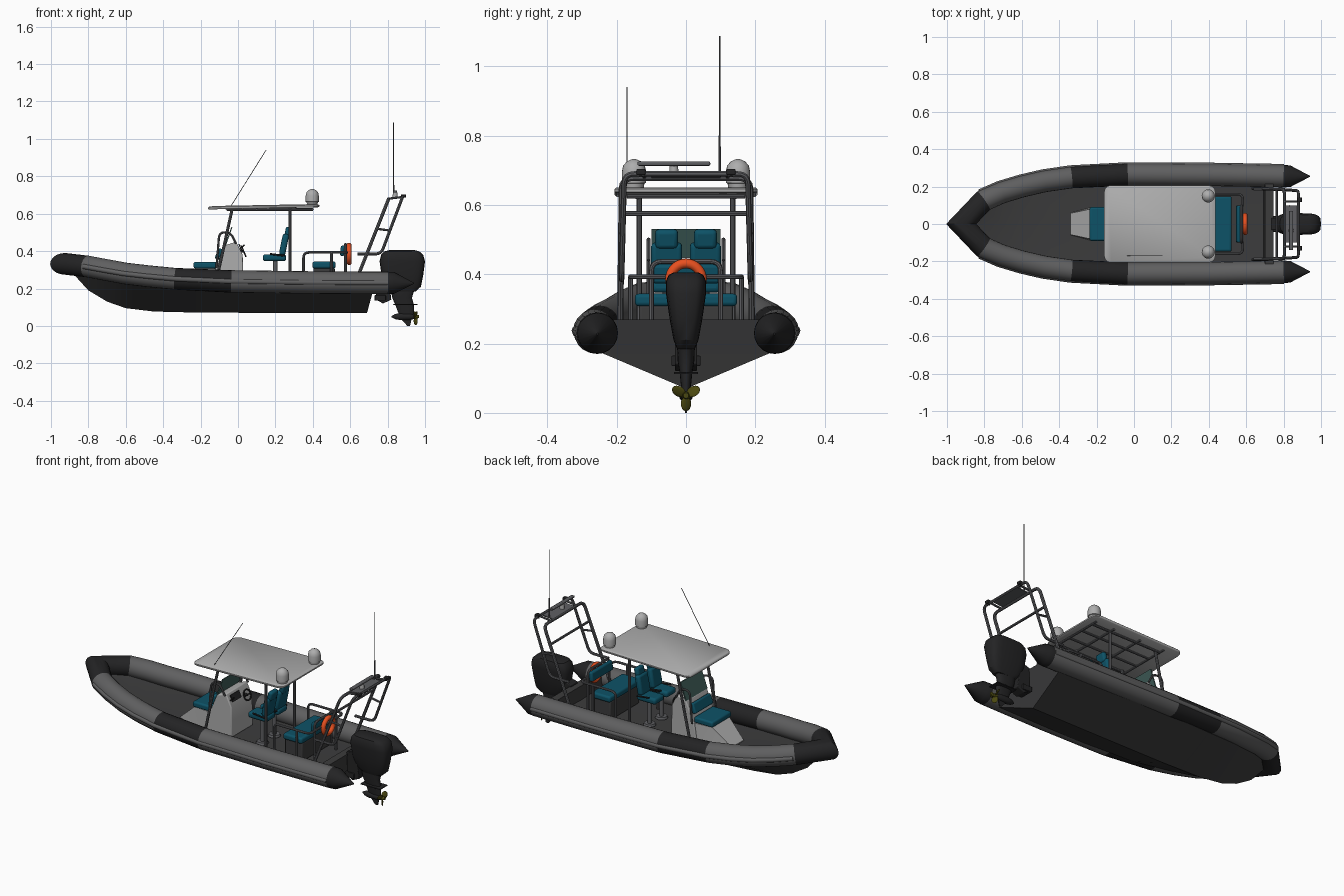
import bpy, bmesh, math
from mathutils import Vector as V, Matrix as M

if "Cube" in bpy.data.objects:
    bpy.data.objects.remove(bpy.data.objects["Cube"])

def material(name, c):
    m = bpy.data.materials.new(name)
    m.diffuse_color = (*c, 1)
    m.use_nodes = True
    m.node_tree.nodes["Principled BSDF"].inputs["Base Color"].default_value = m.diffuse_color
    return m

TUBE = material("tube grey", (.115, .115, .117))
HULL = material("hull dark grey", (.045, .045, .046))
BLACK = material("black", (.017, .017, .018))
WHITE = material("light grey", (.42, .42, .42))
TEAL = material("teal", (.004, .085, .135))
ORANGE = material("orange", (.85, .085, .015))
METAL = material("rail metal", (.11, .112, .12))
GLASS = material("tinted glass", (.05, .11, .1))
BRASS = material("propeller brass", (.07, .065, .005))

def finish(ob, angle=40):
    bpy.ops.object.select_all(action='DESELECT')
    ob.select_set(True)
    bpy.context.view_layer.objects.active = ob
    bpy.ops.object.shade_smooth_by_angle(angle=math.radians(angle))
    return ob

def make(name, bm, *mats, angle=40):
    bmesh.ops.recalc_face_normals(bm, faces=bm.faces[:])
    me = bpy.data.meshes.new(name)
    bm.to_mesh(me)
    bm.free()
    for m in mats:
        me.materials.append(m)
    ob = bpy.data.objects.new(name, me)
    bpy.context.collection.objects.link(ob)
    return finish(ob, angle)

def loft(name, rings, *mats, rule=None, angle=40):
    bm = bmesh.new()
    rs = [[bm.verts.new(p) for p in ring] for ring in rings]
    n = len(rs[0])
    for a, b in zip(rs, rs[1:]):
        for i in range(n):
            bm.faces.new((a[i], a[(i+1) % n], b[(i+1) % n], b[i]))
    bm.faces.new(rs[0])
    bm.faces.new(rs[-1][::-1])
    if rule:
        for f in bm.faces:
            f.material_index = rule(f.calc_center_median())
    return make(name, bm, *mats, angle=angle)

def bevel(ob, w):
    if w:
        b = ob.modifiers.new("bevel", 'BEVEL')
        b.width, b.segments, b.limit_method = w, 3, 'ANGLE'
    return ob

def box(name, c, size, mat, bev=0, rot=0):
    bm = bmesh.new()
    bmesh.ops.create_cube(bm, size=1, matrix=M.Translation(c) @ M.Rotation(rot, 4, 'Y') @ M.Diagonal((*size, 1)))
    return bevel(make(name, bm, mat), bev)

def extrude(name, prof, hw, mat, bev=0):
    return bevel(loft(name, [[(x, y, z) for x, z in prof] for y in (-hw, hw)], mat), bev)

def rod(name, c, r1, r2, h, mat, axis='Z', n=20):
    rot = M.Rotation(math.pi/2, 4, 'Y') if axis == 'X' else M.Identity(4)
    bm = bmesh.new()
    bmesh.ops.create_cone(bm, cap_ends=True, segments=n, radius1=r1, radius2=r2, depth=h, matrix=M.Translation(c) @ rot)
    return make(name, bm, mat)

def rail(name, pts, r=.007, mat=METAL, both=False, bend=.03):
    """Bent pipe with rounded corners, optionally mirrored across y."""
    for s in ((1, -1) if both else (1,)):
        p = [V((x, y*s, z)) for x, y, z in pts]
        path = [p[0]]
        for a, b, c in zip(p, p[1:], p[2:]):
            u = b + (a-b).normalized()*min(bend, (a-b).length*.45)
            w = b + (c-b).normalized()*min(bend, (c-b).length*.45)
            path += [u*(1-t)**2 + b*2*t*(1-t) + w*t*t for t in (0, .25, .5, .75, 1)]
        path.append(p[-1])
        cu = bpy.data.curves.new(name, 'CURVE')
        cu.dimensions, cu.bevel_depth, cu.bevel_resolution, cu.use_fill_caps = '3D', r, 2, True
        sp = cu.splines.new('POLY')
        sp.points.add(len(path)-1)
        for q, v in zip(sp.points, path):
            q.co = (*v, 1)
        cu.materials.append(mat)
        ob = bpy.data.objects.new(name, cu)
        bpy.context.collection.objects.link(ob)
        bpy.ops.object.select_all(action='DESELECT')
        ob.select_set(True)
        bpy.context.view_layer.objects.active = ob
        bpy.ops.object.convert(target='MESH')
        finish(bpy.context.view_layer.objects.active)

def torus(name, c, R, r, mat, tilt=0, rule=None, mats=()):
    rot = M.Translation(c) @ M.Rotation(tilt, 4, 'Y')
    bm = bmesh.new()
    n, k = 32, 10
    v = [[bm.verts.new(rot @ V((r*math.sin(b), (R+r*math.cos(b))*math.cos(a), (R+r*math.cos(b))*math.sin(a))))
          for b in (j*math.tau/k for j in range(k))] for a in (i*math.tau/n for i in range(n))]
    for i in range(n):
        for j in range(k):
            bm.faces.new((v[i][j], v[(i+1) % n][j], v[(i+1) % n][(j+1) % k], v[i][(j+1) % k]))
    return make(name, bm, mat)

def sweep(path, off=0, radius=None, n=20):
    """Mitred rings of a tube following (x, y, z, r) points."""
    P = [V(p[:3]) for p in path]
    rings = []
    for i, p in enumerate(P):
        a = (P[i]-P[i-1]).normalized() if i else (P[1]-P[0]).normalized()
        b = (P[i+1]-P[i]).normalized() if i < len(P)-1 else a
        nrm = (a+b).normalized()
        side = nrm.cross(V((0, 0, 1))).normalized()
        up, st, r = side.cross(nrm), 1/nrm.dot(b), radius or path[i][3]
        rings.append([p + side*st*(off + r*math.cos(t)) + up*r*math.sin(t) for t in (k*math.tau/n for k in range(n))])
    return rings

# inflatable collar: black bow cap, side patches and stern cones
half = [(.94, .255, .228, .003), (.835, .255, .23, .058), (.8, .256, .23, .06), (.4, .263, .232, .06),
        (-.035, .265, .238, .06), (-.335, .249, .252, .058), (-.48, .228, .266, .058), (-.6, .2, .28, .058),
        (-.71, .167, .3, .058), (-.805, .125, .318, .058)]
flip = lambda pts: [(x, -y, z, r) for x, y, z, r in reversed(pts)]
dark = lambda c: int(c.x < -.805 or -.335 < c.x < -.035 or c.x > .8)
loft("collar_tube", sweep(half + [(-.924, 0, .332, .058)] + flip(half)), TUBE, BLACK, rule=dark, angle=26)
for nm, pts in (("left", half[2:]), ("right", flip(half[2:]))):
    loft("rub_strake_" + nm, sweep(pts, off=.051, radius=.014, n=10), TUBE)

# deep V hull with deck: x, keel z, chine y, chine z, deck z
rings = []
for x, k, cy, cz, d in ((-.9, .30, .01, .312, .325), (-.8, .19, .09, .275, .29), (-.7, .13, .145, .25, .258),
                        (-.6, .095, .18, .23, .237), (-.45, .077, .215, .205, .217), (-.2, .071, .245, .187, .205),
                        (.2, .07, .26, .18, .2), (.69, .07, .26, .18, .2)):
    rake = .27 if x > .6 else 0
    sec = ((0, k), (cy, cz), (cy*.96, d), (0, d-.008), (-cy*.96, d), (-cy, cz))
    rings.append([(x + (z-.07)*rake, y, z) for y, z in sec])
loft("hull", rings, HULL, angle=20)
extrude("transom", [(.69, .17), (.7, .27), (.745, .27), (.717, .17)], .215, HULL)

# console with forward seat
extrude("console", [(-.14, .2), (-.12, .31), (-.07, .43), (-.01, .45), (.025, .38), (.03, .2)], .1, WHITE, .006)
loft("forward_seat_base", [[(x, -w, z0), (x, w, z0), (x+d, w*.95, z1), (x+d, -w*.95, z1)]
                           for x, w, z0, z1, d in ((-.34, .06, .2, .21, 0), (-.24, .085, .2, .308, .01), (-.12, .095, .2, .308, 0))], WHITE)
box("forward_seat_cushion", (-.175, 0, .325), (.125, .18, .034), TEAL, .01)
box("forward_backrest", (-.103, 0, .385), (.025, .17, .06), TEAL, .008, .38)
extrude("windshield", [(-.072, .43), (-.035, .53), (-.029, .53), (-.064, .43)], .1, GLASS)
box("dash_display", (.013, -.04, .42), (.006, .08, .04), BLACK, 0, -.46)
torus("steering_wheel", (.03, .045, .4), .03, .004, BLACK, -.4)
rod("steering_hub", (.018, .045, .4), .008, .006, .03, BLACK, 'X')
rail("wheel_spoke", [(.03, .017, .4), (.03, .073, .4)], .003, BLACK)
rail("throttle", [(.01, -.085, .41), (.035, -.085, .435)], .004, BLACK)
rail("console_handrail", [(-.115, .108, .31), (-.1, .108, .5), (-.04, .108, .5), (-.01, .108, .44)], .006, both=True)

# helm seats on pedestals
for s in (1, -1):
    y = .056*s
    rod("seat_base_plate", (.2, y, .206), .035, .03, .012, METAL)
    rod("seat_post", (.2, y, .28), .012, .012, .15, METAL)
    box("helm_seat", (.195, y, .365), (.125, .088, .036), TEAL, .013)
    box("helm_backrest", (.246, y, .435), (.034, .09, .115), TEAL, .013, .2)
    box("helm_headrest", (.267, y, .502), (.03, .066, .056), TEAL, .012, .2)
    for k in (1, -1):
        rail("seat_armrest", [(.25, y+.047*k, .375), (.17, y+.047*k, .385)], .005, BLACK)

# canopy roof and frame
prof = [(-.16, .632), (-.13, .637), (-.02, .644), (.15, .647), (.435, .644)]
bm = bmesh.new()
out = []
for cx, cy, a0 in ((.4, .17, 0), (-.125, .17, 90), (-.125, -.17, 180), (.4, -.17, 270)):
    out += [(cx + .035*math.cos(math.radians(a0+d)), cy + .036*math.sin(math.radians(a0+d))) for d in (0, 22, 45, 68, 90)]
loft("canopy_roof", [[(x*k, y*k, z - max(0, -x-.02)*.09) for x, y in out]
                     for z, k in ((.634, .98), (.638, 1), (.646, 1), (.651, .97))], WHITE, angle=50)
bm.free()
rail("canopy_front_leg", [(-.125, .135, .2), (-.03, .135, .63)], .008, both=True)
rail("canopy_rear_leg", [(.278, .135, .2), (.278, .135, .63)], .008, both=True)
rail("canopy_side_bar", [(-.06, .14, .622), (.4, .14, .622)], both=True)
rail("canopy_inner_bar", [(-.06, .05, .624), (.4, .05, .624)], .006, both=True)
for x in (-.06, .1, .278, .4):
    rail("canopy_cross_bar", [(x, -.17, .624), (x, .17, .624)], .006)

# satellite domes and whip antenna on the roof
for s in (1, -1):
    y = .15*s
    loft("radome", [[(.397 + r*math.cos(t), y + r*math.sin(t), z) for t in (k*math.tau/20 for k in range(20))]
                    for z, r in ((.648, .028), (.662, .03), (.664, .035), (.697, .035), (.714, .031), (.726, .02), (.732, .006))], WHITE)
rail("roof_whip_antenna", [(-.035, -.17, .645), (.15, -.17, .94)], .0018, METAL)

# stern bench with rails and lifebuoy
box("bench_base", (.46, 0, .255), (.115, .27, .11), HULL, .006)
box("bench_cushion", (.46, 0, .326), (.125, .295, .036), TEAL, .011)
rail("bench_rail", [(.35, .16, .2), (.35, .16, .393), (.582, .16, .393), (.582, -.16, .393), (.35, -.16, .393), (.35, -.16, .2)])
rail("bench_rail_post", [(.5, .16, .2), (.5, .16, .393)], both=True)
rail("bench_back_hoop", [(.575, .1, .2), (.575, .1, .437), (.575, -.1, .437), (.575, -.1, .2)])
box("bench_backrest", (.56, 0, .402), (.026, .2, .056), TEAL, .01, .15)
torus("lifebuoy", (.594, 0, .385), .046, .014, ORANGE)

# stern arch
rail("arch_front_hoop", [(.635, .19, .25), (.805, .185, .678), (.805, -.185, .678), (.635, -.19, .25)], .009, bend=.035)
rail("arch_rear_hoop", [(.64, .186, .385), (.765, .186, .385), (.88, .178, .69), (.88, -.178, .69), (.765, -.186, .385), (.64, -.186, .385)], .008)
rail("arch_cross_bar", [(.763, -.186, .575), (.763, .186, .575)])
rail("arch_top_link", [(.8, .12, .68), (.885, .12, .69)], .006, both=True)
rail("arch_side_brace", [(.74, .186, .52), (.812, .184, .51)], .006, both=True)
box("arch_plate", (.842, 0, .684), (.07, .2, .006), METAL, 0, -.1)
rod("radar_pedestal", (.84, -.035, .698), .014, .012, .03, WHITE)
box("radar_bar", (.84, -.035, .719), (.022, .21, .012), METAL, .004)
for s in (1, -1):
    rod("lamp_stem", (.88, .13*s, .69), .006, .006, .02, BLACK)
    box("stern_lamp", (.885, .13*s, .695), (.026, .026, .018), BLACK, .004)
rod("stern_antenna_base", (.832, .097, .74), .004, .003, .12, METAL, n=8)
rail("stern_whip_antenna", [(.832, .097, .68), (.832, .097, 1.087)], .0022, METAL)

# outboard engine
def oval(z, x0, x1, hw, n=20, e=.55):
    f = lambda c: math.copysign(abs(c)**e, c)
    return [((x0+x1)/2 + (x1-x0)/2*f(math.cos(t)), hw*f(math.sin(t)), z) for t in (k*math.tau/n for k in range(n))]
loft("engine_cowl", [oval(*s) for s in ((.185, .83, .95, .026), (.21, .79, .978, .036), (.27, .768, .99, .047), (.345, .757, 1, .058),
                                        (.38, .765, .99, .058), (.398, .78, .97, .05), (.405, .81, .945, .036))], BLACK, angle=35)
loft("engine_leg", [oval(*s, e=.8) for s in ((.2, .815, .945, .026), (.15, .825, .93, .024), (.115, .84, .94, .018), (.05, .865, .94, .012))], BLACK)
box("cavitation_plate", (.895, 0, .115), (.13, .07, .006), BLACK, .002)
loft("gearcase", [[(x, r*math.cos(t), .05 + r*math.sin(t)) for t in (k*math.tau/14 for k in range(14))]
                  for x, r in ((.82, .003), (.84, .014), (.87, .02), (.92, .018), (.94, .014))], BLACK)
extrude("skeg", [(.865, .045), (.93, .045), (.92, .0), (.905, .0)], .003, BLACK)
extrude("engine_bracket", [(.735, .28), (.8, .3), (.82, .14), (.775, .12), (.74, .14)], .032, BLACK, .004)
box("trim_tab_mount", (.76, 0, .15), (.06, .085, .03), BLACK, .004)

# propeller
rod("propeller_hub", (.952, 0, .05), .013, .008, .03, BRASS, 'X')
for k in range(3):
    bm = bmesh.new()
    mat = (M.Translation((.95, 0, .05)) @ M.Rotation(k*math.tau/3, 4, 'X') @ M.Translation((0, 0, -.024))
           @ M.Rotation(.6, 4, 'Z') @ M.Diagonal((.005, .018, .021, 1)))
    bmesh.ops.create_uvsphere(bm, u_segments=14, v_segments=8, radius=1, matrix=mat)
    make("propeller_blade", bm, BRASS)
